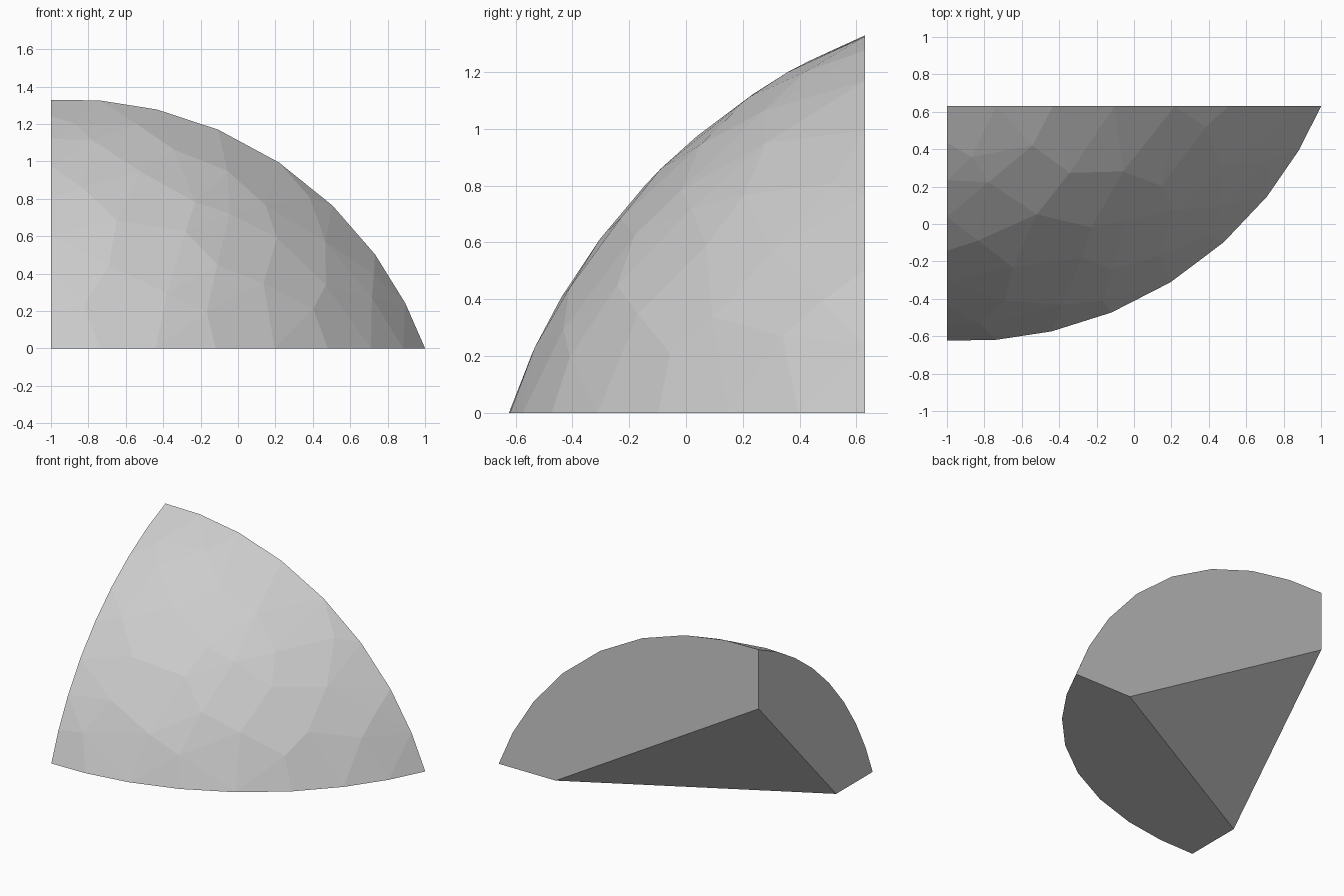
import bpy, bmesh, math, random
from mathutils import Vector

if "Cube" in bpy.data.objects:
    bpy.data.objects.remove(bpy.data.objects["Cube"])

random.seed(4)
CENTRE = Vector((-0.9, 1.44, -0.69))   # centre of the large sphere the chunk is cut from
R = 2.178
BACK_Y, LEFT_X, BASE_Z = 0.63, -1.0, 0.0

# three tips where the flat cuts meet the sphere
tip_top = Vector((LEFT_X, BACK_Y, 1.33))
tip_right = Vector((1.0, BACK_Y, BASE_Z))
tip_front = Vector((LEFT_X, -0.625, BASE_Z))


def rim(a, b, axis, n=8):
    """Points along the circular rim where a flat cut meets the sphere."""
    c = CENTRE.copy()
    c[axis] = a[axis]
    r = math.sqrt(R * R - (CENTRE[axis] - a[axis]) ** 2)
    return [c + (a.lerp(b, i / n) - c).normalized() * r for i in range(n + 1)]


points = rim(tip_top, tip_right, 1) + rim(tip_right, tip_front, 2) + rim(tip_front, tip_top, 0)

# irregular facets: jittered even spread over the sphere, kept inside the cuts
N = 640
for i in range(N):
    z = 1 - 2 * (i + 0.5) / N
    a = i * math.pi * (3 - math.sqrt(5))
    s = math.sqrt(1 - z * z)
    d = Vector((s * math.cos(a), s * math.sin(a), z))
    d += Vector([random.uniform(-0.035, 0.035) for _ in range(3)])
    p = CENTRE + d.normalized() * R
    if p.x > LEFT_X + 0.11 and p.y < BACK_Y - 0.11 and p.z > BASE_Z + 0.11:
        points.append(p)

# sloping inner cut across the hidden corner
points += [Vector((LEFT_X, BACK_Y, 0.917)),
           Vector((0.562, BACK_Y, BASE_Z)),
           Vector((LEFT_X, -0.222, BASE_Z))]

# solid chunk
bm = bmesh.new()
for p in points:
    bm.verts.new(p)
bmesh.ops.remove_doubles(bm, verts=bm.verts, dist=0.004)
hull = bmesh.ops.convex_hull(bm, input=bm.verts)
loose = [v for v in bm.verts if not v.link_faces]
bmesh.ops.delete(bm, geom=loose, context='VERTS')
bmesh.ops.dissolve_limit(bm, angle_limit=math.radians(0.8), verts=bm.verts, edges=bm.edges)
bmesh.ops.recalc_face_normals(bm, faces=bm.faces)

mesh = bpy.data.meshes.new("rock_shard")
bm.to_mesh(mesh)
bm.free()

grey = bpy.data.materials.new("stone grey")
grey.diffuse_color = (0.6, 0.6, 0.6, 1)
grey.use_nodes = True
grey.node_tree.nodes["Principled BSDF"].inputs["Base Color"].default_value = grey.diffuse_color
mesh.materials.append(grey)
shard = bpy.data.objects.new("rock_shard", mesh)
bpy.context.collection.objects.link(shard)
